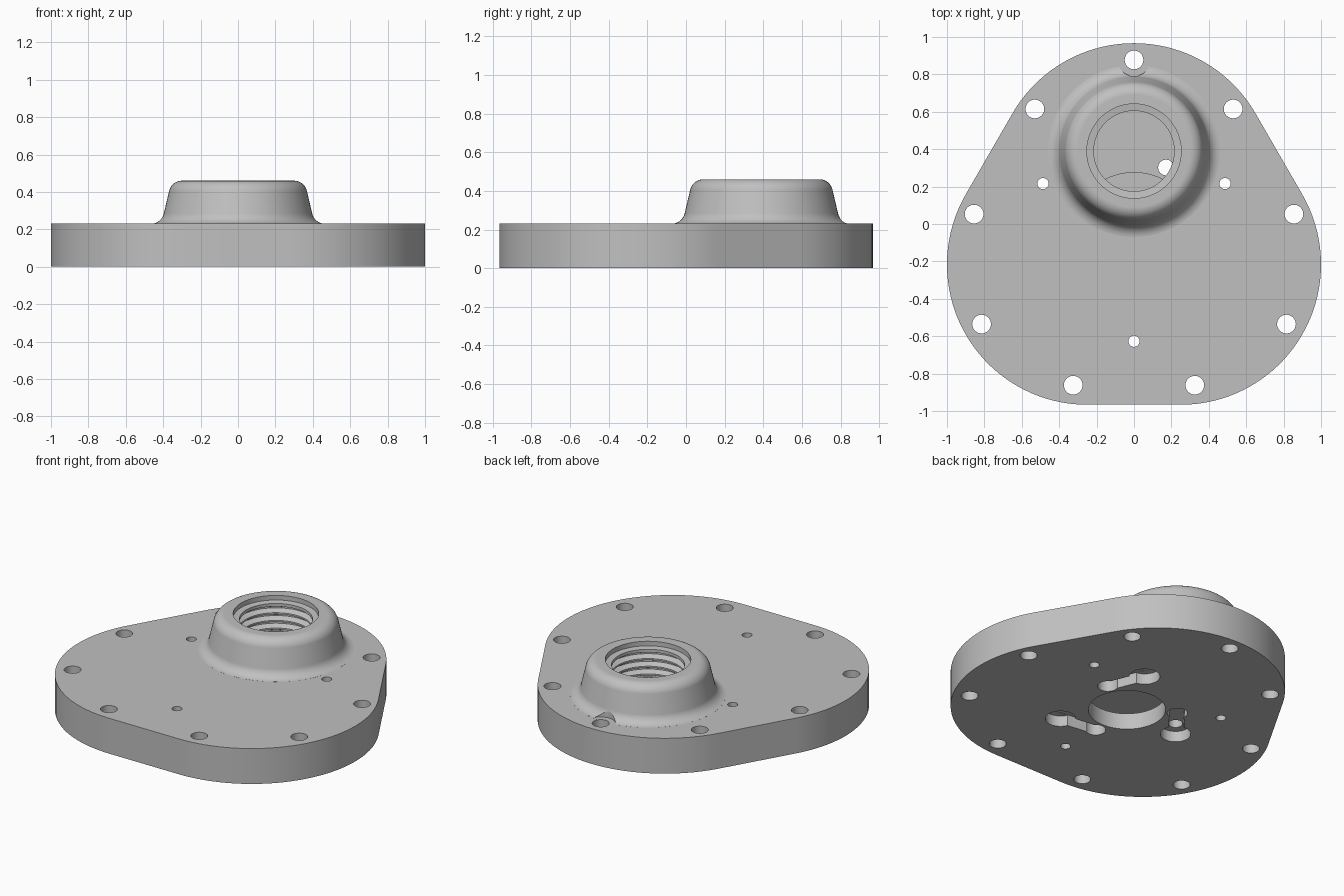
import bpy, bmesh
from math import sin, cos, pi, radians, atan2, hypot
from mathutils import Matrix, Vector

if "Cube" in bpy.data.objects:
    bpy.data.objects.remove(bpy.data.objects["Cube"])

PLATE_TOP = 0.23
BORE_Y = 0.39
HUB_Y = -0.065

metal = bpy.data.materials.new("plain grey metal")
metal.use_nodes = True
GREY = (0.53, 0.53, 0.53, 1)
metal.diffuse_color = GREY
metal.node_tree.nodes["Principled BSDF"].inputs["Base Color"].default_value = GREY


def make_object(name, bm):
    bmesh.ops.recalc_face_normals(bm, faces=bm.faces)
    mesh = bpy.data.meshes.new(name)
    bm.to_mesh(mesh)
    bm.free()
    mesh.materials.append(metal)
    ob = bpy.data.objects.new(name, mesh)
    bpy.context.collection.objects.link(ob)
    return ob


def prism(name, outline, z0, z1):
    bm = bmesh.new()
    face = bm.faces.new([bm.verts.new((x, y, z0)) for x, y in outline])
    up = bmesh.ops.extrude_face_region(bm, geom=[face])["geom"]
    bmesh.ops.translate(bm, vec=(0, 0, z1 - z0),
                        verts=[v for v in up if isinstance(v, bmesh.types.BMVert)])
    return make_object(name, bm)


def arc(cx, cy, r, a0, a1, steps):
    angles = [radians(a0 + (a1 - a0) * i / steps) for i in range(steps + 1)]
    return [(cx + r * cos(a), cy + r * sin(a)) for a in angles]


def cylinder(x, y, r, z0, z1, sides=32):
    return prism("cutter", arc(x, y, r, 0, 360, sides)[:-1], z0, z1)


def revolve(name, profile, y, sides=96):
    # profile runs from the axis, round the outside, back to the axis
    bm = bmesh.new()
    verts = [bm.verts.new((r, 0, z)) for r, z in profile]
    edges = [bm.edges.new(pair) for pair in zip(verts, verts[1:])]
    bmesh.ops.spin(bm, geom=verts + edges, axis=(0, 0, 1), cent=(0, 0, 0),
                   angle=2 * pi, steps=sides, use_merge=True)
    bmesh.ops.remove_doubles(bm, verts=bm.verts, dist=1e-5)
    bmesh.ops.translate(bm, verts=bm.verts, vec=(0, y, 0))
    return make_object(name, bm)


def combine(target, tool, operation):
    mod = target.modifiers.new("combine", 'BOOLEAN')
    mod.operation = operation
    mod.solver = 'EXACT'
    mod.object = tool
    bpy.context.view_layer.objects.active = target
    bpy.ops.object.modifier_apply(modifier=mod.name)
    bpy.data.objects.remove(tool)


# Three-lobed plate: three arcs joined by straight tangents
outline = []
for k in range(3):
    a = radians(90 + 120 * k)
    outline += arc(0.2887 * cos(a), -0.072 + 0.2887 * sin(a), 0.75,
                   30 + 120 * k, 150 + 120 * k, 36)
plate = prism("cover_plate", outline, 0, PLATE_TOP)

# Tapered port boss with a base fillet and rounded rim
boss_profile = [(0, 0.15), (0.459, 0.15)]
boss_profile += arc(0.465, 0.3, 0.07, 265, 193, 10)
boss_profile += arc(0.3, 0.39, 0.07, 13, 90, 10) + [(0, 0.46)]
combine(plate, revolve("boss", boss_profile, BORE_Y), 'UNION')

# Threaded bore with a plain recess at its mouth
bore = [(0, 0.12), (0.215, 0.12)]
for k in range(4):
    z = 0.215 + 0.05 * k
    bore += [(0.215, z), (0.248, z + 0.016), (0.248, z + 0.024), (0.215, z + 0.04)]
bore += [(0.215, 0.425), (0.252, 0.43), (0.252, 0.5), (0, 0.5)]
combine(plate, revolve("cutter", bore, BORE_Y), 'DIFFERENCE')

# Inner chamber linking the bore with the opening underneath
combine(plate, cylinder(0, HUB_Y, 0.34, 0.105, 0.165, 64), 'DIFFERENCE')
combine(plate, cylinder(0, HUB_Y, 0.227, -0.1, 0.14, 64), 'DIFFERENCE')

# Bolt holes round the edge, with a spot face cut into the boss fillet
bolt_holes = [(0, 0.877)]
for x, y in [(0.53, 0.615), (0.855, 0.053), (0.815, -0.535), (0.325, -0.862)]:
    bolt_holes += [(x, y), (-x, y)]
for x, y in bolt_holes:
    combine(plate, cylinder(x, y, 0.05, -0.1, 0.4), 'DIFFERENCE')
combine(plate, cylinder(0, 0.877, 0.087, PLATE_TOP + 0.001, 0.4), 'DIFFERENCE')

# Three pin holes and three keyhole slots, turned round the hub
for k in range(3):
    turn = 120 * k
    a = radians(30 + turn)
    combine(plate, cylinder(0.562 * cos(a), HUB_Y + 0.562 * sin(a), 0.03, -0.1, 0.4),
            'DIFFERENCE')

    a, b = radians(65 + turn), radians(28 + turn)
    wide = Vector((0.405 * cos(a), HUB_Y + 0.405 * sin(a)))
    narrow = Vector((0.30 * cos(b), HUB_Y + 0.30 * sin(b)))
    along = narrow - wide
    side = Vector((-along.y, along.x)).normalized() * 0.045
    channel = [wide + side, wide - side, narrow - side, narrow + side]
    combine(plate, prism("cutter", channel, -0.1, 0.072), 'DIFFERENCE')
    combine(plate, cylinder(wide.x, wide.y, 0.09, -0.1, 0.07), 'DIFFERENCE')
    combine(plate, cylinder(narrow.x, narrow.y, 0.06, -0.1, 0.075), 'DIFFERENCE')
    combine(plate, cylinder(wide.x, wide.y, 0.042, -0.1, 0.15), 'DIFFERENCE')

# Smooth curved walls, crisp edges, flat large faces
bpy.ops.object.select_all(action='DESELECT')
plate.select_set(True)
bpy.context.view_layer.objects.active = plate
bpy.ops.object.shade_smooth_by_angle(angle=radians(30))
weighted = plate.modifiers.new("even_shading", 'WEIGHTED_NORMAL')
weighted.keep_sharp = True
